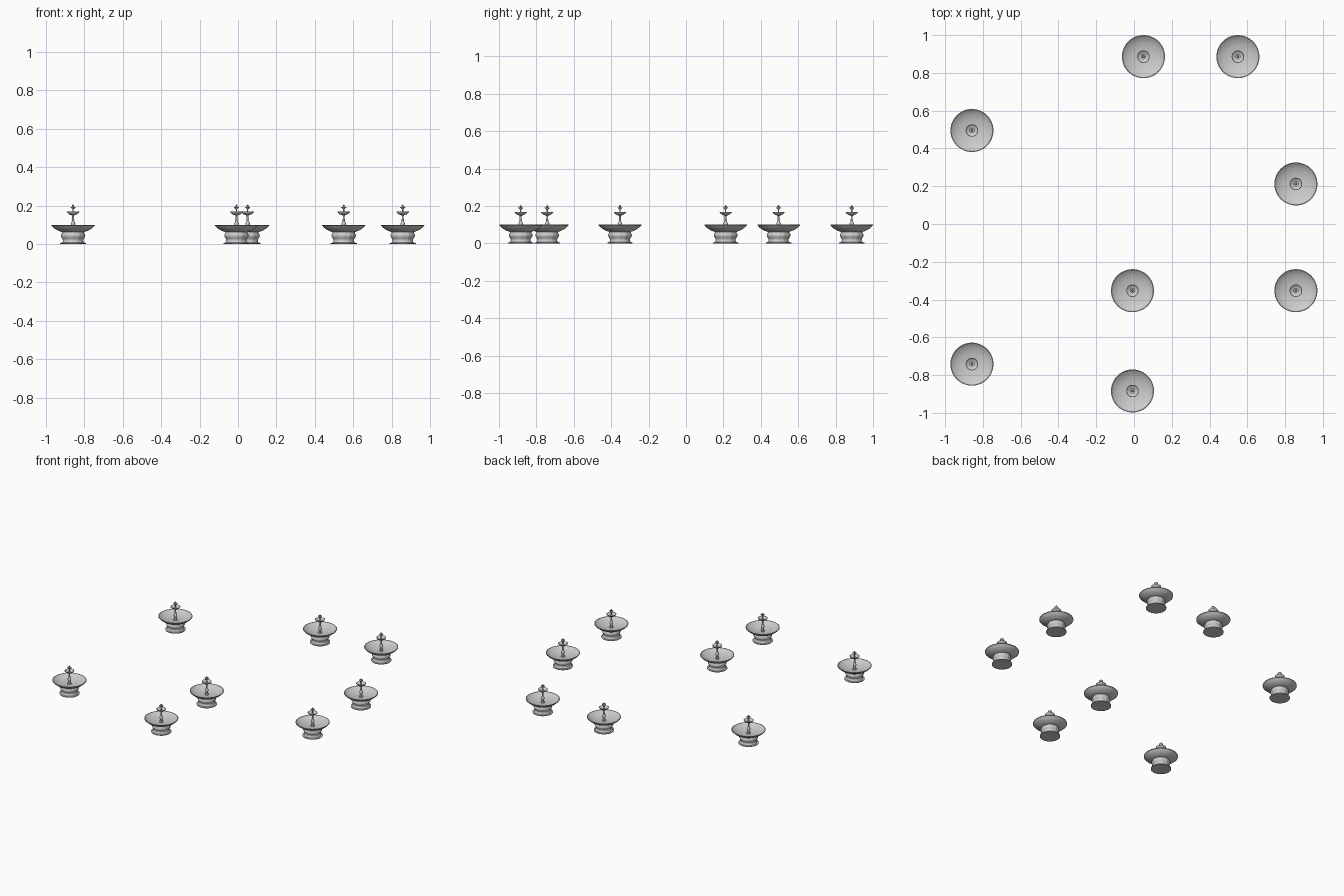
import bpy, bmesh, math

SEGMENTS = 48


def lathe(name, profile, lobes=0, depth=0.0):
    """Spin (radius, z, lobe weight) points into a closed solid mesh."""
    bm = bmesh.new()
    rings = []
    for point in profile:
        r, z = point[0], point[1]
        weight = point[2] if len(point) > 2 else 0
        if r == 0:
            rings.append([bm.verts.new((0, 0, z))])
            continue
        ring = []
        for i in range(SEGMENTS):
            a = math.tau * i / SEGMENTS
            rr = r + weight * depth * math.cos(lobes * a)
            ring.append(bm.verts.new((rr * math.cos(a), rr * math.sin(a), z)))
        rings.append(ring)
    for a, b in zip(rings, rings[1:]):
        for i in range(SEGMENTS):
            j = (i + 1) % SEGMENTS
            if len(a) == 1:
                bm.faces.new((a[0], b[j], b[i]))
            elif len(b) == 1:
                bm.faces.new((a[i], a[j], b[0]))
            else:
                bm.faces.new((a[i], a[j], b[j], b[i]))
    bmesh.ops.recalc_face_normals(bm, faces=bm.faces)
    mesh = bpy.data.meshes.new(name)
    bm.to_mesh(mesh)
    bm.free()
    mesh.shade_smooth()
    mesh.set_sharp_from_angle(angle=math.radians(35))
    return mesh


parts = [
    # round foot and waisted, lobed pedestal
    lathe("pedestal", [
        (0, 0), (0.068, 0), (0.068, 0.005), (0.058, 0.007), (0.054, 0.012),
        (0.052, 0.020, 0.5), (0.054, 0.027, 1), (0.059, 0.034, 1),
        (0.062, 0.042, 1), (0.061, 0.050, 1), (0.057, 0.056, 0.5),
        (0.057, 0.066), (0, 0.066)], lobes=12, depth=0.0015),
    # wide main basin, hollow on top
    lathe("basin", [
        (0, 0.062), (0.058, 0.062), (0.075, 0.068), (0.092, 0.077),
        (0.106, 0.088), (0.110, 0.094), (0.114, 0.096), (0.114, 0.100),
        (0.110, 0.100), (0.100, 0.092), (0.080, 0.082), (0.055, 0.075),
        (0.025, 0.071), (0, 0.070)]),
    # baluster stem
    lathe("stem", [
        (0, 0.068), (0.013, 0.068), (0.013, 0.076), (0.008, 0.080),
        (0.007, 0.088), (0.011, 0.098), (0.012, 0.106), (0.008, 0.115),
        (0.005, 0.122), (0.007, 0.126), (0.005, 0.130), (0.005, 0.146),
        (0.010, 0.153), (0, 0.153)]),
    # small upper bowl
    lathe("upper_bowl", [
        (0, 0.150), (0.010, 0.150), (0.020, 0.154), (0.029, 0.161),
        (0.033, 0.167), (0.033, 0.169), (0.031, 0.169), (0.022, 0.162),
        (0.010, 0.158), (0, 0.157)]),
    # finial with tiny cup and tip
    lathe("finial", [
        (0, 0.156), (0.007, 0.156), (0.005, 0.164), (0.003, 0.170),
        (0.003, 0.180), (0.007, 0.184), (0.013, 0.190), (0.014, 0.193),
        (0.011, 0.193), (0.005, 0.190), (0.004, 0.194), (0.006, 0.199),
        (0.004, 0.203), (0, 0.205)]),
]

# eight copies of the fountain, spread over the site
places = [(0.05, 0.886), (0.55, 0.886), (-0.858, 0.495), (0.857, 0.212),
          (-0.008, -0.353), (0.857, -0.353), (-0.858, -0.742), (-0.008, -0.884)]
for n, (x, y) in enumerate(places, 1):
    for mesh in parts:
        ob = bpy.data.objects.new(f"fountain_{n}_{mesh.name}", mesh)
        ob.location = (x, y, 0)
        bpy.context.collection.objects.link(ob)
